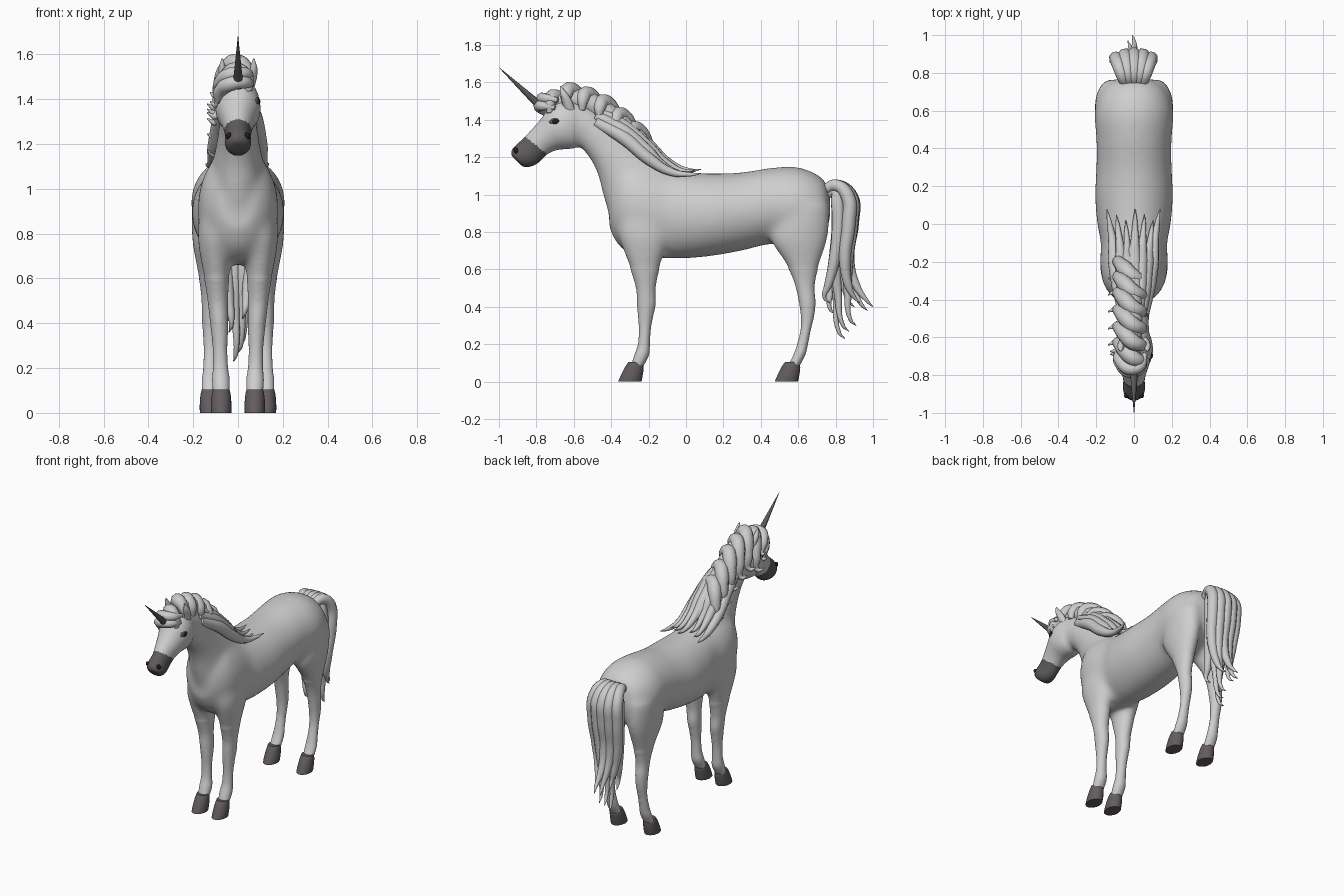
import bpy, bmesh, math
from mathutils import Matrix, Vector

if "Cube" in bpy.data.objects:
    bpy.data.objects.remove(bpy.data.objects["Cube"])


def material(name, r, g, b):
    m = bpy.data.materials.new(name)
    m.diffuse_color = (r, g, b, 1)
    m.use_nodes = True
    m.node_tree.nodes["Principled BSDF"].inputs["Base Color"].default_value = m.diffuse_color
    return m


COAT = material("pale coat", .62, .62, .63)
HAIR = material("pale hair", .60, .60, .60)
MUZZLE = material("dark muzzle", .115, .105, .108)
HOOF = material("hoof grey", .125, .108, .115)
HORN = material("horn grey", .10, .095, .105)
LID = material("eyelid grey", .10, .09, .09)
PUPIL = material("eye black", .015, .013, .015)


def finish(name, mesh, mats, angle=50):
    ob = bpy.data.objects.new(name, mesh)
    bpy.context.collection.objects.link(ob)
    mesh.materials.clear()
    for m in mats:
        mesh.materials.append(m)
    mesh.shade_smooth()
    mesh.set_sharp_from_angle(angle=math.radians(angle))
    return ob


def resample(rows, n):
    """Catmull-Rom interpolation of section rows."""
    out = []
    for i in range(len(rows) - 1):
        a, b, c, d = (rows[max(i - 1, 0)], rows[i], rows[i + 1],
                      rows[min(i + 2, len(rows) - 1)])
        for k in range(n):
            t = k / n
            out.append([.5 * (2 * q + (r - p) * t + (2 * p - 5 * q + 4 * r - s) * t * t
                              + (3 * q - p - 3 * r + s) * t ** 3)
                        for p, q, r, s in zip(a, b, c, d)])
    return out + [list(rows[-1])]


def loft(bm, rows, side=1, n=4, sides=28):
    """Closed loft; each row = y,z of two opposite points, half width, centre x."""
    rings = []
    for ya, za, yb, zb, w, xc in resample(rows, n):
        ring = []
        for k in range(sides):
            a = 2 * math.pi * k / sides
            c, s = math.cos(a), math.sin(a)
            ring.append(bm.verts.new((side * xc + s * w,
                                      (ya + yb) / 2 + c * (ya - yb) / 2,
                                      (za + zb) / 2 + c * (za - zb) / 2)))
        rings.append(ring)
    faces = [bm.faces.new(rings[0]), bm.faces.new(rings[-1][::-1])]
    for r0, r1 in zip(rings, rings[1:]):
        for k in range(sides):
            j = (k + 1) % sides
            faces.append(bm.faces.new((r0[j], r0[k], r1[k], r1[j])))
    bmesh.ops.recalc_face_normals(bm, faces=faces)


def to_mesh(bm, name):
    me = bpy.data.meshes.new(name)
    bm.to_mesh(me)
    bm.free()
    return me


def upright(rows):
    """Leg rows: z, front y, back y, half width, centre x."""
    return [(y0, z, y1, z, w, x) for z, y0, y1, w, x in rows]


# Body sections
torso = [(y, t, y, b, w, 0) for y, t, b, w in (
    (.77, .99, .87, .06), (.745, 1.07, .80, .14), (.68, 1.12, .76, .187),
    (.58, 1.15, .73, .21), (.45, 1.143, .735, .2), (.3, 1.12, .70, .2),
    (.15, 1.114, .673, .207), (0, 1.12, .658, .195), (-.1, 1.14, .66, .176),
    (-.2, 1.17, .66, .18), (-.3, 1.19, .68, .168), (-.37, 1.15, .74, .13),
    (-.41, 1.08, .82, .08))]
neck = [(0, 1.1, -.40, .85, .14, 0), (-.12, 1.17, -.445, 1.0, .12, 0),
        (-.25, 1.26, -.47, 1.1, .1, 0), (-.36, 1.35, -.507, 1.18, .087, 0),
        (-.47, 1.44, -.553, 1.24, .08, 0), (-.56, 1.49, -.58, 1.27, .078, 0),
        (-.62, 1.50, -.62, 1.33, .05, 0)]
head = [(-.54, 1.47, -.55, 1.31, .05, 0), (-.60, 1.505, -.56, 1.27, .08, 0),
        (-.67, 1.50, -.585, 1.25, .097, 0), (-.735, 1.46, -.63, 1.243, .1, 0),
        (-.78, 1.40, -.69, 1.238, .083, 0), (-.827, 1.348, -.745, 1.212, .066, 0),
        (-.868, 1.303, -.785, 1.172, .057, 0), (-.908, 1.268, -.82, 1.152, .06, 0),
        (-.935, 1.235, -.86, 1.146, .052, 0), (-.935, 1.21, -.885, 1.158, .028, 0)]
front_leg = upright([
    (.95, -.36, -.08, .075, .09), (.8, -.365, -.08, .08, .1),
    (.7, -.335, -.11, .07, .1), (.6, -.298, -.142, .056, .095),
    (.5, -.268, -.162, .046, .09), (.42, -.263, -.16, .042, .085),
    (.36, -.259, -.172, .038, .082), (.28, -.253, -.187, .033, .08),
    (.2, -.258, -.192, .035, .078), (.14, -.278, -.197, .041, .076),
    (.07, -.30, -.235, .035, .075)])
hind_leg = upright([
    (.95, .5, .765, .09, .115), (.85, .46, .768, .088, .12),
    (.75, .455, .755, .08, .122), (.65, .52, .722, .062, .122),
    (.57, .563, .698, .048, .122), (.5, .587, .688, .041, .122),
    (.43, .602, .693, .04, .122), (.36, .612, .688, .036, .122),
    (.28, .612, .669, .032, .122), (.2, .593, .653, .034, .123),
    (.14, .572, .638, .039, .124), (.07, .535, .6, .035, .125)])

bm = bmesh.new()
for part in (torso, neck, head):
    loft(bm, part)
for side in (1, -1):
    loft(bm, front_leg, side)
    loft(bm, hind_leg, side)

# Fuse the body into one skin
rough = bpy.data.objects.new("rough_body", to_mesh(bm, "rough_body"))
bpy.context.collection.objects.link(rough)
mod = rough.modifiers.new("fuse", 'REMESH')
mod.mode, mod.voxel_size = 'VOXEL', .01
mod = rough.modifiers.new("relax", 'SMOOTH')
mod.factor, mod.iterations = .5, 6
bpy.context.view_layer.update()
skin = bpy.data.meshes.new_from_object(
    rough.evaluated_get(bpy.context.evaluated_depsgraph_get()))
bpy.data.objects.remove(rough)

# Blend shoulders, haunches and neck; darken the muzzle
bm = bmesh.new()
bm.from_mesh(skin)
soft = [v for v in bm.verts if v.co.z > .6 and v.co.y > -.6]
for _ in range(25):
    bmesh.ops.smooth_vert(bm, verts=soft, factor=.5,
                          use_axis_x=True, use_axis_y=True, use_axis_z=True)
for f in bm.faces:
    c = f.calc_center_median()
    f.material_index = int(c.y < -.7 and -.09 * (c.y + .84) - .11 * (c.z - 1.295) > 0)
index = [f.material_index for f in bm.faces]
bm.to_mesh(skin)
bm.free()
body = finish("body", skin, [COAT, MUZZLE], 180)
skin.polygons.foreach_set("material_index", index)


def ball(name, loc, radii, mat, tilt=0):
    b = bmesh.new()
    bmesh.ops.create_uvsphere(b, u_segments=20, v_segments=12, radius=1,
                              matrix=Matrix.Translation(loc) @ Matrix.Rotation(tilt, 4, 'X')
                              @ Matrix.Diagonal((*radii, 1)))
    finish(name, to_mesh(b, name), [mat], 180)


# Hooves, ears, eyes and nostrils
hoof = upright([(.105, -.308, -.232, .037, 0), (.075, -.328, -.226, .043, 0),
                (.03, -.35, -.232, .046, 0), (0, -.363, -.238, .045, 0)])
ear = [(-.59, 1.44, -.645, 1.44, .018, .052), (-.605, 1.49, -.66, 1.495, .022, .062),
       (-.63, 1.535, -.673, 1.54, .017, .07), (-.668, 1.58, -.675, 1.582, .003, .07)]
for side, label in ((1, "right"), (-1, "left")):
    for name, dy, x in (("front", 0, .075), ("hind", .837, .125)):
        b = bmesh.new()
        loft(b, [(r[0] + dy, r[1], r[2] + dy, r[3], r[4], x) for r in hoof], side)
        finish(f"{name}_hoof_{label}", to_mesh(b, "hoof"), [HOOF])
    b = bmesh.new()
    loft(b, ear, side, sides=14)
    finish(f"ear_{label}", to_mesh(b, "ear"), [COAT])
    ball(f"eyelid_{label}", (side * .077, -.693, 1.39), (.017, .04, .026), LID, .2)
    ball(f"eye_{label}", (side * .083, -.695, 1.39), (.017, .024, .019), PUPIL, .2)
    ball(f"nostril_{label}", (side * .04, -.908, 1.235), (.013, .013, .018), PUPIL, .5)

# Horn
base, tip = Vector((0, -.765, 1.46)), Vector((0, -1.0, 1.68))
b = bmesh.new()
bmesh.ops.create_cone(b, cap_ends=True, segments=16, radius1=.024, radius2=.001,
                      depth=(tip - base).length,
                      matrix=Matrix.Translation((base + tip) / 2)
                      @ (tip - base).to_track_quat('Z', 'Y').to_matrix().to_4x4())
finish("horn", to_mesh(b, "horn"), [HORN])


def strand(name, points, radii):
    """Tapered lock of hair swept along a smooth path."""
    cu = bpy.data.curves.new(name, 'CURVE')
    cu.dimensions, cu.bevel_depth, cu.bevel_resolution = '3D', 1, 3
    cu.resolution_u, cu.use_fill_caps = 6, True
    sp = cu.splines.new('BEZIER')
    sp.bezier_points.add(len(points) - 1)
    for bp, p, r in zip(sp.bezier_points, points, radii):
        bp.co, bp.radius = p, r
        bp.handle_left_type = bp.handle_right_type = 'AUTO'
    tmp = bpy.data.objects.new(name, cu)
    bpy.context.collection.objects.link(tmp)
    bpy.context.view_layer.update()
    me = bpy.data.meshes.new_from_object(
        tmp.evaluated_get(bpy.context.evaluated_depsgraph_get()))
    bpy.data.objects.remove(tmp)
    finish(name, me, [HAIR], 80)


# Mane: core, rolled locks over the crest, long locks towards the withers
strand("mane_core", [(-.01, -.72, 1.49), (-.015, -.57, 1.505), (-.015, -.42, 1.43),
                     (-.01, -.26, 1.295), (0, -.1, 1.17)], (.04, .06, .06, .055, .02))
crest = ((-.71, 1.565), (-.625, 1.603), (-.535, 1.58), (-.445, 1.538), (-.36, 1.47), (-.28, 1.395))
for i, (y, z) in enumerate(crest):
    strand(f"mane_lock_{i}",
           [(.05, y - .02, z - .13), (.035, y - .015, z - .07), (-.005, y, z - .043),
            (-.05, y + .045, z - .075), (-.083, y + .08, z - .16),
            (-.10, y + .085, z - .24), (-.137, y + .07, z - .225)],
           (.015, .034, .043, .043, .032, .016, .003))
for i, x in enumerate((-.115, -.075, -.035, .005, .045, .08, .11)):
    drop, e = 6 * x * x, .03 * (i % 3)
    strand(f"mane_long_{i}",
           [(x * .45, -.48, 1.46 - drop), (x * .7, -.33, 1.375 - drop),
            (x * .9, -.2, 1.265 - drop), (x, -.08 - e, 1.165 - drop * .6 + e * .5),
            (x * 1.15, .02 - e, 1.13 - drop * .3), (x * 1.25, .08 - e, 1.135 - drop * .3)],
           (.03, .038, .034, .022, .012, .002))

# Forelock wrapped around the horn base
for i, (y, z) in enumerate(((-.745, 1.515), (-.76, 1.475))):
    strand(f"forelock_{i}",
           [(.06, y + .06, z - .01), (.03, y - .01, z), (-.03, y - .02, z - .005),
            (-.08, y + .03, z - .04), (-.098, y + .07, z - .1), (-.125, y + .07, z - .085)],
           (.012, .028, .034, .03, .015, .003))

# Tail: outer and inner layers of locks (x, arch y, tip y, tip z)
locks = ((-.09, .865, .90, .40), (-.045, .88, .97, .38), (0, .885, 1.0, .40),
         (.045, .88, .91, .30), (.085, .865, .93, .42), (-.06, .81, .80, .36),
         (-.02, .82, .85, .23), (.025, .815, .87, .27), (.06, .81, .77, .42))
for i, (x, y, ty, tz) in enumerate(locks):
    top = 1.05 if y > .85 else 1.02
    strand(f"tail_lock_{i}",
           [(x * .5, .735, top - .03), (x * .75, .80, top), (x, y, top - .06),
            (x * 1.05, y + .005, .85), (x * .9, y - .015, .66),
            (x * .65, (y + ty) / 2 - .03, .48 + (tz - .3) * .3),
            (x * .5, ty - .03, tz + .03), (x * .5 - .01, ty, tz)],
           (.025, .033, .037, .037, .032, .022, .010, .002))
